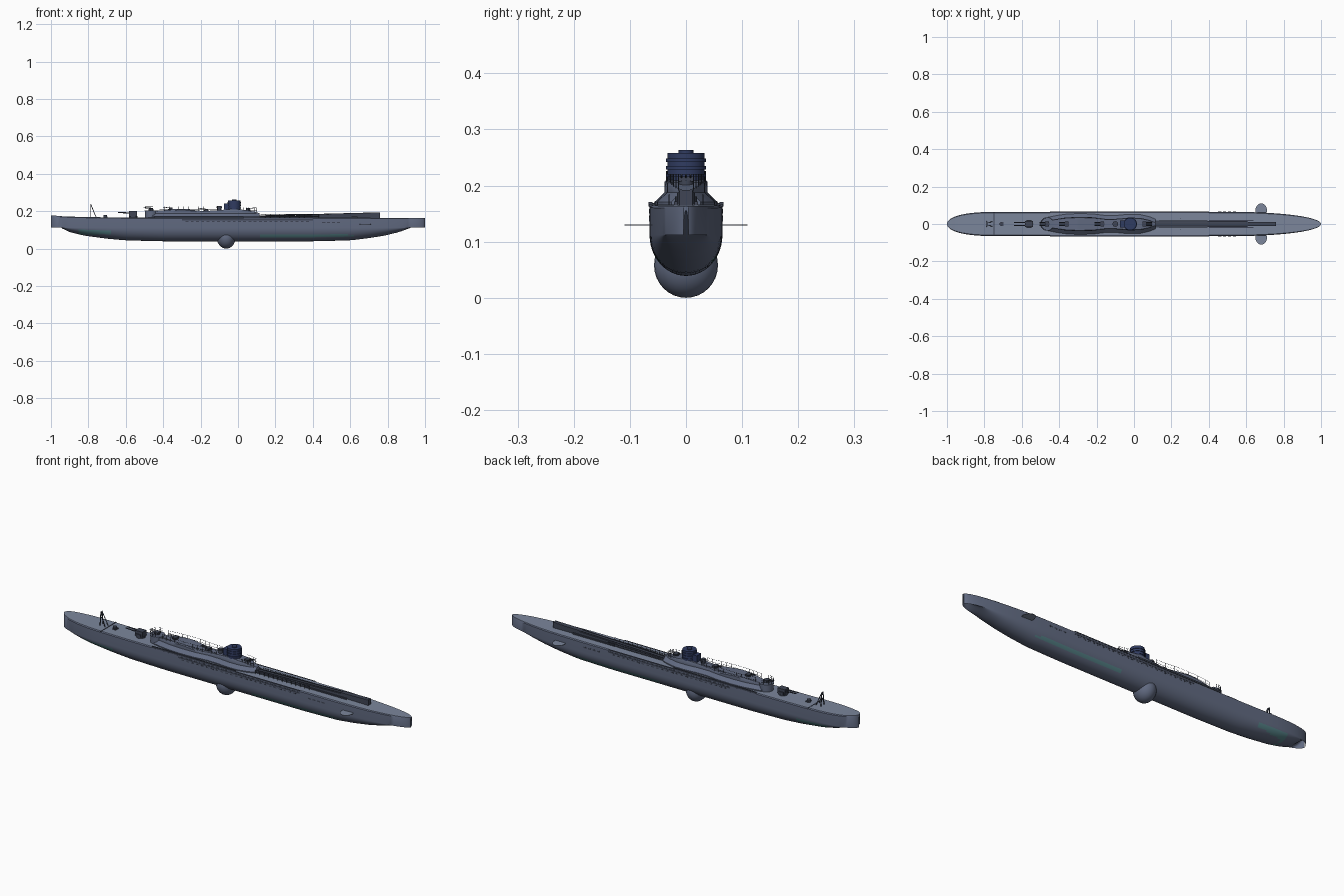
import bpy, bmesh, math
from mathutils import Vector, Matrix

if "Cube" in bpy.data.objects:
    bpy.data.objects.remove(bpy.data.objects["Cube"])

def mat(name, c):
    m = bpy.data.materials.new(name)
    m.diffuse_color = (*c, 1)
    m.use_nodes = True
    m.node_tree.nodes["Principled BSDF"].inputs["Base Color"].default_value = m.diffuse_color
    return m

HULL = mat("hull_paint", (0.12, 0.145, 0.22))
DECK = mat("deck_paint", (0.20, 0.24, 0.33))
DARK = mat("dark_paint", (0.05, 0.06, 0.09))
NAVY = mat("tower_paint", (0.03, 0.045, 0.12))
TEAL = mat("bilge_patch", (0.09, 0.22, 0.24))

def finish(name, bm, *mats):
    me = bpy.data.meshes.new(name)
    bmesh.ops.recalc_face_normals(bm, faces=bm.faces)
    bm.to_mesh(me)
    bm.free()
    ob = bpy.data.objects.new(name, me)
    bpy.context.collection.objects.link(ob)
    for m in mats:
        me.materials.append(m)
    bpy.ops.object.select_all(action='DESELECT')
    ob.select_set(True)
    bpy.context.view_layer.objects.active = ob
    bpy.ops.object.shade_smooth_by_angle(angle=math.radians(35))
    return ob

def loft(bm, rings):
    vs = [[bm.verts.new(p) for p in r] for r in rings]
    n = len(vs[0])
    for a, b in zip(vs, vs[1:]):
        for i in range(n):
            bm.faces.new((a[i], a[(i + 1) % n], b[(i + 1) % n], b[i]))
    bm.faces.new(vs[0])
    bm.faces.new(vs[-1])

def box(bm, x0, x1, y0, y1, z0, z1):
    m = Matrix.Translation(((x0 + x1) / 2, (y0 + y1) / 2, (z0 + z1) / 2)) @ Matrix.Diagonal((x1 - x0, y1 - y0, z1 - z0, 1))
    bmesh.ops.create_cube(bm, size=1, matrix=m)

def rod(bm, a, b, r, seg=6, r2=None):
    a, b = Vector(a), Vector(b)
    d = b - a
    m = Matrix.Translation((a + b) / 2) @ d.to_track_quat('Z', 'Y').to_matrix().to_4x4()
    bmesh.ops.create_cone(bm, cap_ends=True, segments=seg, radius1=r, radius2=r if r2 is None else r2, depth=d.length, matrix=m)

def drum(bm, x, r, z0, z1, seg=24, r2=None):
    rod(bm, (x, 0, z0), (x, 0, z1), r, seg, r2)

def lerp(pts, x):
    for (x0, *a), (x1, *b) in zip(pts, pts[1:]):
        if x <= x1:
            t = (x - x0) / (x1 - x0)
            return [p + (q - p) * t for p, q in zip(a, b)]
    return list(pts[-1][1:])

# Hull: rounded bilge, upright sides, elliptical ends
KEEL = [(-1, .168, .177), (-.975, .14, .175), (-.945, .11, .172), (-.9, .088, .17), (-.82, .069, .168), (-.7, .053, .166),
        (-.6, .044, .165), (-.4, .039, .165), (.4, .039, .165), (.6, .044, .165), (.7, .056, .164), (.785, .07, .163),
        (.86, .088, .163), (.92, .11, .163), (.965, .135, .163), (1, .156, .163)]

def half_width(x):
    if x < -.7:
        return .065 * max(1 - ((-.7 - x) / .3) ** 3, .004) ** .5
    if x > .5:
        return .065 * max(1 - ((x - .5) / .5) ** 2.2, .004) ** .5
    return .065

def hull_ring(x):
    zb, zt = lerp(KEEL, x)
    w = half_width(x)
    zm = min(.112, zb + (zt - zb) * .58)
    half = [(w * .92, zt + .001), (w, zt - .003)]
    half += [(w * math.cos(a), zm - (zm - zb) * math.sin(a)) for a in (i * math.pi / 24 for i in range(12))]
    ring = half + [(0, zb)] + [(-y, z) for y, z in reversed(half)]
    return [(x, y, z) for y, z in ring]

bm = bmesh.new()
loft(bm, [hull_ring(-math.cos(math.pi * i / 80)) for i in range(81)])
bm.normal_update()
for f in bm.faces:
    c = f.calc_center_median()
    if c.z > .16 and abs(f.normal.z) > .9:
        f.material_index = 1
    elif (-.85 < c.x < -.68 and .075 < c.z < .1) or (.1 < c.x < .62 and .062 < c.z < .074):
        f.material_index = 2
finish("hull", bm, HULL, DECK, TEAL)

# Rounded pod under the keel
bm = bmesh.new()
bmesh.ops.create_uvsphere(bm, u_segments=28, v_segments=16, radius=1,
                          matrix=Matrix.Translation((-.063, 0, .058)) @ Matrix.Diagonal((.05, .057, .058, 1)))
finish("keel_pod", bm, HULL)

# Thin oval diving planes near the bow
bm = bmesh.new()
for s in (-1, 1):
    bmesh.ops.create_cone(bm, cap_ends=True, segments=24, radius1=1, radius2=1, depth=.002,
                          matrix=Matrix.Translation((.68, s * .073, .13)) @ Matrix.Diagonal((.031, .037, 1, 1)))
finish("diving_planes", bm, DECK)

# Side strakes and vent openings
bm = bmesh.new()
for s in (-1, 1):
    def side(x0, x1, z0, z1, t):
        box(bm, x0, x1, *sorted((s * .06, s * (.065 + t))), z0, z1)
    side(-.45, .03, .163, .171, .0015)
    side(-.3, .4, .150, .158, .001)
    side(.03, .4, .162, .167, .001)
    for i in range(24):
        side(-.28 + i * .028, -.265 + i * .028, .142, .147, .0006)
    for i in range(4):
        side(.45 + i * .026, .467 + i * .026, .136, .143, .0005)
finish("side_strakes", bm, DARK)

# Superstructure with flared foot
BODY = [(-.46, .018), (-.42, .026), (-.37, .034), (-.3, .038), (-.22, .036), (-.15, .027), (-.09, .028),
        (-.03, .034), (.03, .033), (.08, .022), (.115, .008)]
bm = bmesh.new()
rings = []
for i in range(47):
    x = -.46 + .575 * i / 46
    w = lerp(BODY, x)[0]
    zt = lerp([(-.46, .2), (-.3, .212), (-.18, .2), (-.02, .212), (.05, .205), (.115, .19)], x)[0]
    half = [(w * .9, zt), (w, zt - .005), (w, .188), (w + .018, .171), (w + .018, .16)]
    rings.append([(x, y, z) for y, z in half + [(-y, z) for y, z in reversed(half)]])
loft(bm, rings)
finish("superstructure", bm, HULL)

# Aft gun platform
bm = bmesh.new()
drum(bm, -.465, .033, .16, .2)
drum(bm, -.465, .036, .2, .205)
finish("gun_platform", bm, HULL)

# Conning tower with stacked rims and cap
bm = bmesh.new()
drum(bm, -.02, .033, .19, .258, 28)
for z in (.218, .232, .245):
    drum(bm, -.02, .036, z - .003, z + .003, 28)
drum(bm, -.02, .013, .255, .263, 16)
box(bm, -.075, -.03, -.018, .018, .2, .242)
finish("conning_tower", bm, NAVY)

# Small multi-barrel guns, searchlight and periscope housings
bm = bmesh.new()
for x, z, d in ((-.465, .205, -1), (-.36, .206, -1), (-.17, .2, -1), (.055, .203, 1)):
    drum(bm, x, .013, z - .005, z + .006, 12)
    box(bm, x - .01, x + .01, -.014, .014, z + .004, z + .013)
    for y in (-.008, 0, .008):
        rod(bm, (x, y, z + .011), (x + d * .04, y, z + .016), .0016)
drum(bm, -.1, .011, .19, .228, 12)
drum(bm, -.1, .015, .218, .224, 12)
finish("upper_guns", bm, DARK)

# Railings
bm = bmesh.new()
def railing(pts, z0, z1):
    for x, y in pts:
        rod(bm, (x, y, z0), (x, y, z1), .0009, 4)
    for z in (z1, (z0 + z1) / 2):
        for a, b in zip(pts, pts[1:]):
            rod(bm, (*a, z), (*b, z), .0007, 4)
for s in (-1, 1):
    railing([(x, s * lerp(BODY, x)[0] * .93) for x in (-.42 + i * .026 for i in range(13))], .195, .225)
    railing([(x, s * lerp(BODY, x)[0] * .93) for x in (.03 + i * .014 for i in range(6))], .19, .22)
    railing([(.12 + i * .026, s * .03) for i in range(13)], .163, .184)
railing([(-.465 + .033 * math.cos(a), .033 * math.sin(a)) for a in (math.pi * (.4 + 1.2 * i / 9) for i in range(10))], .203, .224)
finish("railings", bm, DARK)

# Launch ramp rising toward the bow
bm = bmesh.new()
RAMP = [(.05, .02, .172), (.38, .02, .18), (.4, .016, .181), (.6, .016, .187), (.61, .012, .19), (.76, .012, .192)]
loft(bm, [[(x, -w, .16), (x, w, .16), (x, w, z), (x, -w, z)] for x, w, z in RAMP])
for s in (-1, 1):
    rod(bm, (.1, s * .009, .175), (.76, s * .009, .192), .002)
    box(bm, .4, .64, *sorted((s * .015, s * .021)), .16, .172)
finish("launch_ramp", bm, DARK)

# Aft deck gun
bm = bmesh.new()
drum(bm, -.56, .022, .16, .173, 16)
box(bm, -.582, -.54, -.016, .016, .172, .2)
for s in (-1, 1):
    box(bm, -.575, -.548, *sorted((s * .016, s * .021)), .172, .185)
    rod(bm, (-.57, s * .008, .19), (-.642, s * .008, .193), .0035, 10, .0025)
finish("deck_gun", bm, DARK)

# Stern A-frame mast, hatch and deck seam
bm = bmesh.new()
for s in (-1, 1):
    rod(bm, (-.787, s * .013, .163), (-.787, s * .005, .235), .0025)
    rod(bm, (-.757, s * .013, .163), (-.785, s * .005, .232), .002)
rod(bm, (-.787, -.01, .205), (-.787, .01, .205), .002)
rod(bm, (-.787, -.007, .235), (-.787, .007, .235), .003)
box(bm, -.75, -.745, -.064, .064, .16, .169)
drum(bm, -.71, .01, .16, .18, 12)
box(bm, -.715, -.697, -.012, .012, .16, .172)
finish("stern_mast_and_hatch", bm, DARK)
